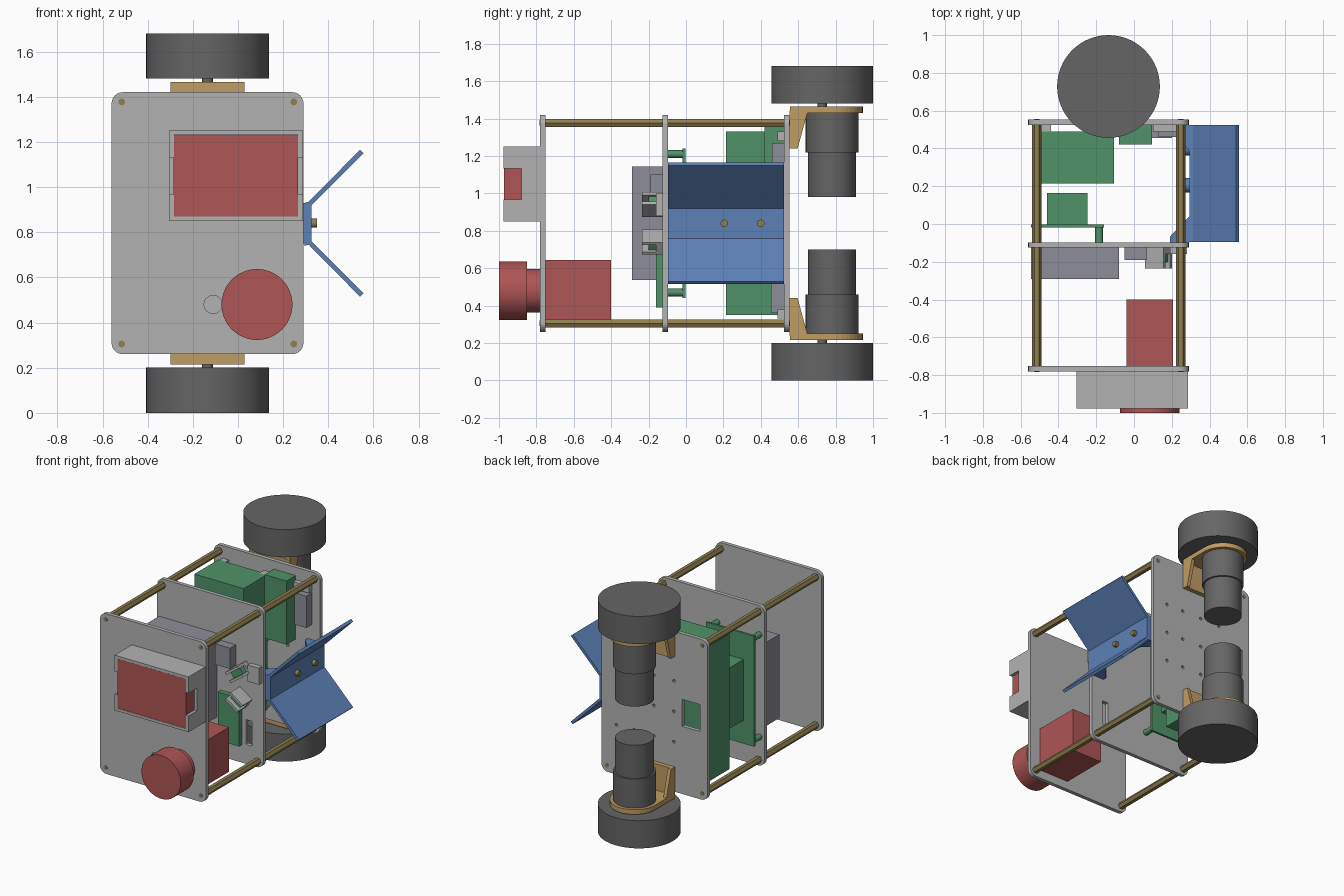
import bpy, bmesh, math
from mathutils import Vector

if "Cube" in bpy.data.objects:
    bpy.data.objects.remove(bpy.data.objects["Cube"])


def material(name, rgb):
    m = bpy.data.materials.new(name)
    m.diffuse_color = (*rgb, 1)
    m.use_nodes = True
    m.node_tree.nodes["Principled BSDF"].inputs["Base Color"].default_value = m.diffuse_color
    return m


GREY = material("plate grey", (0.45, 0.45, 0.45))
DARK = material("dark rubber", (0.13, 0.13, 0.13))
RED = material("red", (0.43, 0.09, 0.09))
BLUE = material("blue", (0.11, 0.22, 0.48))
GREEN = material("board green", (0.08, 0.29, 0.14))
TAN = material("bracket tan", (0.53, 0.34, 0.13))
BRASS = material("brass", (0.28, 0.21, 0.08))
SLATE = material("slate grey", (0.27, 0.27, 0.32))


def prism(name, pts, axis, lo, hi, mat, smooth=False):
    """Extrude a 2D outline along an axis; outline uses the other two axes in xyz order."""
    def at(p, h):
        return {'x': (h, p[0], p[1]), 'y': (p[0], h, p[1]), 'z': (p[0], p[1], h)}[axis]
    bm = bmesh.new()
    a = [bm.verts.new(at(p, lo)) for p in pts]
    b = [bm.verts.new(at(p, hi)) for p in pts]
    bm.faces.new(a)
    bm.faces.new(b[::-1])
    for i in range(len(pts)):
        j = (i + 1) % len(pts)
        bm.faces.new((a[i], b[i], b[j], a[j]))
    bmesh.ops.recalc_face_normals(bm, faces=bm.faces)
    me = bpy.data.meshes.new(name)
    bm.to_mesh(me)
    bm.free()
    me.materials.append(mat)
    ob = bpy.data.objects.new(name, me)
    bpy.context.collection.objects.link(ob)
    if smooth:
        bpy.ops.object.select_all(action='DESELECT')
        ob.select_set(True)
        bpy.context.view_layer.objects.active = ob
        bpy.ops.object.shade_smooth_by_angle(angle=math.radians(30))
    return ob


def box(name, x0, x1, y0, y1, z0, z1, mat):
    return prism(name, [(x0, y0), (x1, y0), (x1, y1), (x0, y1)], 'z', z0, z1, mat)


def arc(cx, cy, r, a0, a1, n):
    return [(cx + r * math.cos(math.radians(a0 + (a1 - a0) * i / n)),
             cy + r * math.sin(math.radians(a0 + (a1 - a0) * i / n))) for i in range(n + 1)]


def cyl(name, c, r, axis, lo, hi, mat, n=48):
    return prism(name, arc(*c, r, 0, 360, n)[:-1], axis, lo, hi, mat, n > 8)


def cut(ob, cutters):
    for c in cutters:
        c.hide_render = True
        c.hide_viewport = True
        m = ob.modifiers.new("cut", 'BOOLEAN')
        m.operation = 'DIFFERENCE'
        m.object = c
        m.solver = 'EXACT'


# Three rounded plates
X0, X1, Z0, Z1, R = -0.56, 0.29, 0.26, 1.42, 0.05
outline = (arc(X1 - R, Z1 - R, R, 0, 90, 6) + arc(X0 + R, Z1 - R, R, 90, 180, 6)
           + arc(X0 + R, Z0 + R, R, 180, 270, 6) + arc(X1 - R, Z0 + R, R, 270, 360, 6))
front = prism("front_plate", outline, 'y', -0.78, -0.752, GREY)
middle = prism("middle_plate", outline, 'y', -0.125, -0.097, GREY)
back = prism("back_plate", outline, 'y', 0.525, 0.553, GREY)
cut(front, [cyl("front_hole_cutter", (-0.11, 0.48), 0.04, 'y', -0.85, -0.7, GREY)])
cut(middle, [box("slot_cutter", 0.15, 0.2, -0.2, 0, 0.4, 0.58, GREY)])
cut(back, [box("window_cutter", -0.5, -0.355, 0.5, 0.6, 0.75, 0.945, GREY)]
    + [cyl("screw_hole_cutter", (x, z), 0.011, 'y', 0.5, 0.6, GREY, 10)
       for x in (-0.29, -0.13, 0.03, 0.17) for z in (0.62, 0.84, 1.06)])

# Hexagonal brass spacer rods
for x in (-0.515, 0.247):
    for z in (0.305, 1.377):
        cyl("spacer_rod", (x, z), 0.025, 'y', -0.752, 0.525, BRASS, 6)
        cyl("rod_screw", (x, z), 0.015, 'y', -0.783, 0.556, BRASS, 16)

# Drive units, mirrored about mid height
MID, CX = 0.84, -0.135
for s in (1, -1):
    def h(z):
        return MID + s * (z - MID)
    cyl("wheel", (CX, 0.728), 0.272, 'z', h(1.48), h(1.68), DARK, 64)
    cyl("axle", (CX, 0.728), 0.025, 'z', h(1.40), h(1.49), DARK, 24)
    cyl("gearbox", (CX, 0.781), 0.141, 'z', h(1.22), h(1.43), DARK)
    cyl("motor", (CX, 0.781), 0.128, 'z', h(0.98), h(1.225), DARK)
    plan = [(CX - 0.163, 0.555), (CX + 0.163, 0.555)] + arc(CX, 0.782, 0.163, 0, 180, 20)
    prism("motor_bracket", plan, 'z', h(1.43), h(1.465), TAN)
    box("bracket_flange", CX - 0.163, CX + 0.163, 0.553, 0.585, *sorted((h(1.24), h(1.44))), TAN)
    for x in (CX - 0.163, CX + 0.138):
        prism("bracket_gusset", [(0.58, h(1.24)), (0.597, h(1.24)), (0.65, h(1.435)), (0.58, h(1.435))],
              'x', x, x + 0.025, TAN)

# Display: red screen in a notched grey frame
box("display_screen", -0.285, 0.265, -0.973, -0.88, 0.87, 1.228, RED)
box("display_back", -0.285, 0.265, -0.88, -0.78, 0.87, 1.23, GREY)
for z in (0.85, 1.23):
    box("display_rim", -0.305, 0.287, -0.976, -0.78, z, z + 0.02, GREY)
for x in (-0.305, 0.266):
    for z in (0.87, 1.132):
        box("display_side", x, x + 0.021, -0.976, -0.78, z, z + 0.098, GREY)
    box("display_side_rear", x, x + 0.021, -0.88, -0.78, 0.968, 1.132, GREY)

# Push button with its switch block
cyl("button_cap", (0.084, 0.48), 0.157, 'y', -1.0, -0.85, RED, 64)
cyl("button_neck", (0.084, 0.48), 0.116, 'y', -0.85, -0.78, RED)
box("switch_block", -0.04, 0.207, -0.752, -0.4, 0.322, 0.645, RED)

# Blue side wings
T = 0.018
wing = [(0.295, 0.74), (0.295, 0.93), (0.313, 0.935), (0.54, 1.165), (0.555, 1.15), (0.325, 0.92),
        (0.325, 0.76), (0.555, 0.53), (0.54, 0.515), (0.313, 0.745)]
prism("side_wings", wing, 'y', -0.095, 0.525, BLUE)
for y, s in ((-0.097, 1), (0.525, -1)):
    prism("wing_gusset", [(0.19, y), (0.295, y), (0.295, y + s * 0.14), (0.19, y + s * 0.03)],
          'z', 0.75, 0.93, BLUE)
for y in (0.205, 0.4):
    cyl("wing_bolt", (y, 0.84), 0.02, 'x', 0.25, 0.35, BRASS, 20)
    cyl("bolt_boss", (y, 0.84), 0.038, 'x', 0.265, 0.296, BLUE, 24)

# Controller board on standoffs behind the middle plate
box("controller_board", -0.545, -0.16, -0.018, -0.002, 0.44, 1.24, GREEN)
box("controller_chip", -0.46, -0.245, -0.003, 0.165, 0.61, 1.05, GREEN)
for x in (-0.52, -0.185):
    for z in (0.47, 1.21):
        cyl("board_standoff", (x, z), 0.021, 'y', -0.097, -0.01, GREEN, 16)

# Parts on the inside of the back plate
box("power_pack", -0.5, -0.105, 0.215, 0.49, 0.35, 1.33, GREEN)
for x in (-0.49, -0.16):
    for z in (0.36, 1.27):
        box("pack_clip", x, x + 0.05, 0.47, 0.526, z, z + 0.06, GREY)
box("driver_board", -0.08, 0.095, 0.42, 0.526, 0.9, 1.36, GREEN)
box("upper_module", 0.13, 0.225, 0.46, 0.526, 1.04, 1.27, SLATE)
box("lower_module", 0.0, 0.2, 0.455, 0.526, 0.36, 0.6, SLATE)
for z in (0.33, 1.28):
    box("module_clip", 0.1, 0.225, 0.49, 0.526, z, z + 0.05, GREY)

# Parts on the front of the middle plate
box("battery_case", -0.545, -0.08, -0.29, -0.125, 0.538, 1.143, SLATE)
box("sensor_board", -0.05, 0.12, -0.16, -0.125, 0.39, 0.74, GREEN)
box("relay", -0.05, 0.07, -0.19, -0.125, 0.95, 1.1, SLATE)
box("connector", 0.19, 0.28, -0.16, -0.125, 0.88, 1.0, GREY)

# Pair of tilted sensor holders
for s in (1, -1):
    parts = [box("holder_base", -0.06, 0.06, -0.16, -0.125, -0.04, 0.04, GREY),
             box("holder_side", -0.06, 0.06, -0.235, -0.16, 0.022, 0.04, GREY),
             box("holder_side", -0.06, 0.06, -0.235, -0.16, -0.04, -0.022, GREY),
             box("sensor_tip", -0.045, 0.045, -0.2, -0.16, -0.022, 0.022, GREEN)]
    for p in parts:
        p.location = Vector((0.13, 0, MID + s * 0.1))
        p.rotation_euler = (0, -s * math.radians(35), 0)
